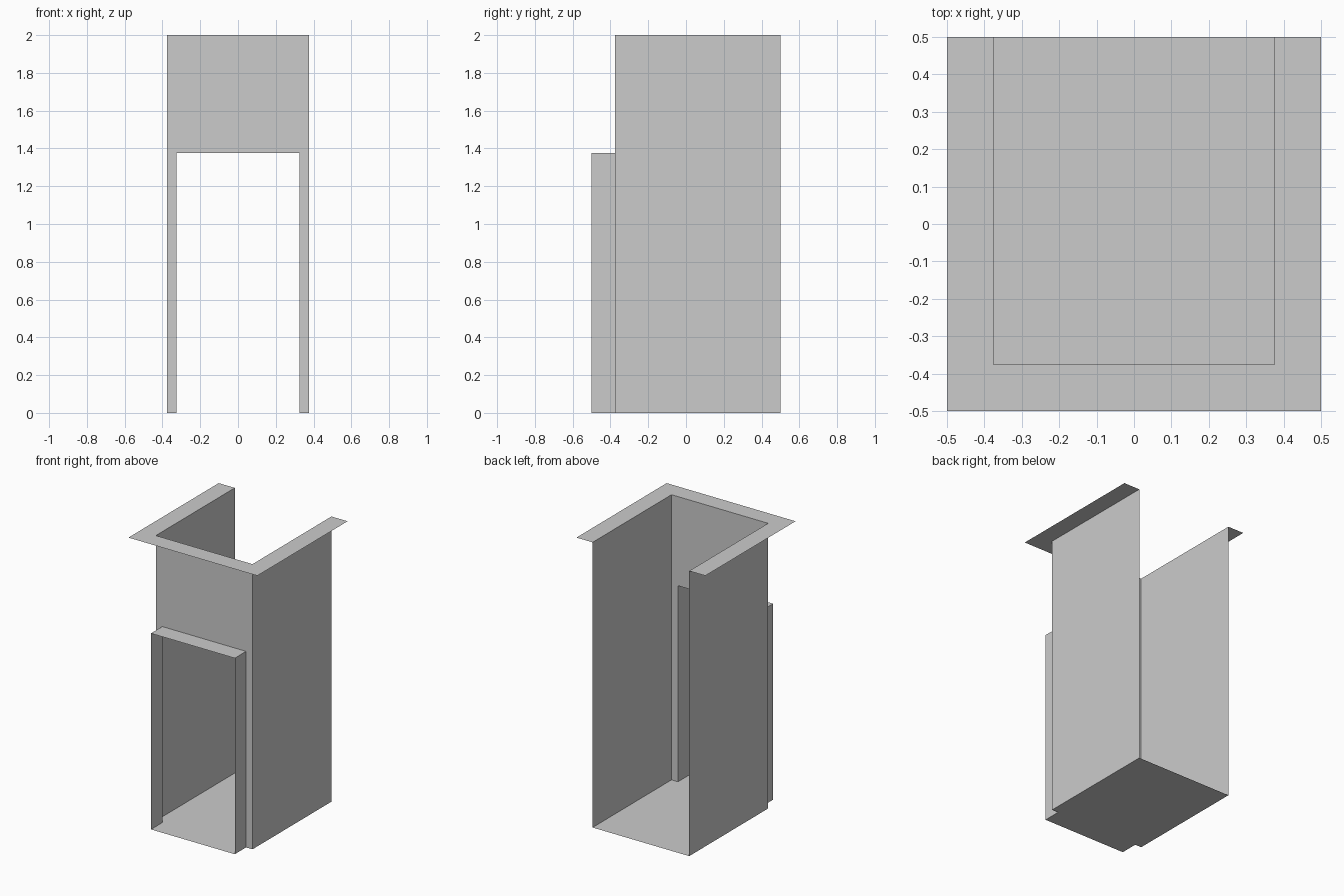
import bpy

if "Cube" in bpy.data.objects:
    bpy.data.objects.remove(bpy.data.objects["Cube"])

W = 0.375    # half width of shaft, also its front wall depth
D = 0.325    # half width of doorway
E = 0.5      # outer edge
H = 2.0      # shaft height
DH = 1.375   # doorway height


def sheet(name, verts, faces):
    mesh = bpy.data.meshes.new(name)
    mesh.from_pydata(verts, [], faces)
    mesh.update()
    obj = bpy.data.objects.new(name, mesh)
    bpy.context.collection.objects.link(obj)
    return obj


def flat(name, outline, z):
    """Horizontal sheet from a plan outline (counter-clockwise faces up)."""
    return sheet(name, [(x, y, z) for x, y in outline], [range(len(outline))])


def strip(name, path, offset):
    """Sweep an open path of 3D points along an offset vector."""
    n = len(path)
    moved = [tuple(a + b for a, b in zip(p, offset)) for p in path]
    return sheet(name, path + moved,
                 [(i, i + 1, n + i + 1, n + i) for i in range(n - 1)])


# Floor, with a tongue running out through the doorway
flat("floor", [(-W, -W), (-D, -W), (-D, -E), (D, -E), (D, -W),
               (W, -W), (W, E), (-W, E)], 0)

# Side walls, open at the back
for side, x in (("left", -W), ("right", W)):
    ys = (E, -W) if x > 0 else (-W, E)
    strip(side + "_wall", [(x, ys[1], 0), (x, ys[0], 0)], (0, 0, H))

# Front wall with doorway cut out
sheet("front_wall",
      [(-W, -W, 0), (-D, -W, 0), (-D, -W, DH), (D, -W, DH), (D, -W, 0),
       (W, -W, 0), (W, -W, H), (-W, -W, H)],
      [(7, 6, 5, 4, 3, 2, 1, 0)])

# Doorway jambs and lintel projecting forward
strip("doorway_lining", [(-D, -W, 0), (-D, -W, DH), (D, -W, DH), (D, -W, 0)],
      (0, W - E, 0))

# Rim around the top, U-shaped in plan
flat("top_rim", [(-E, -E), (E, -E), (E, E), (W, E), (W, -W),
                 (-W, -W), (-W, E), (-E, E)], H)
